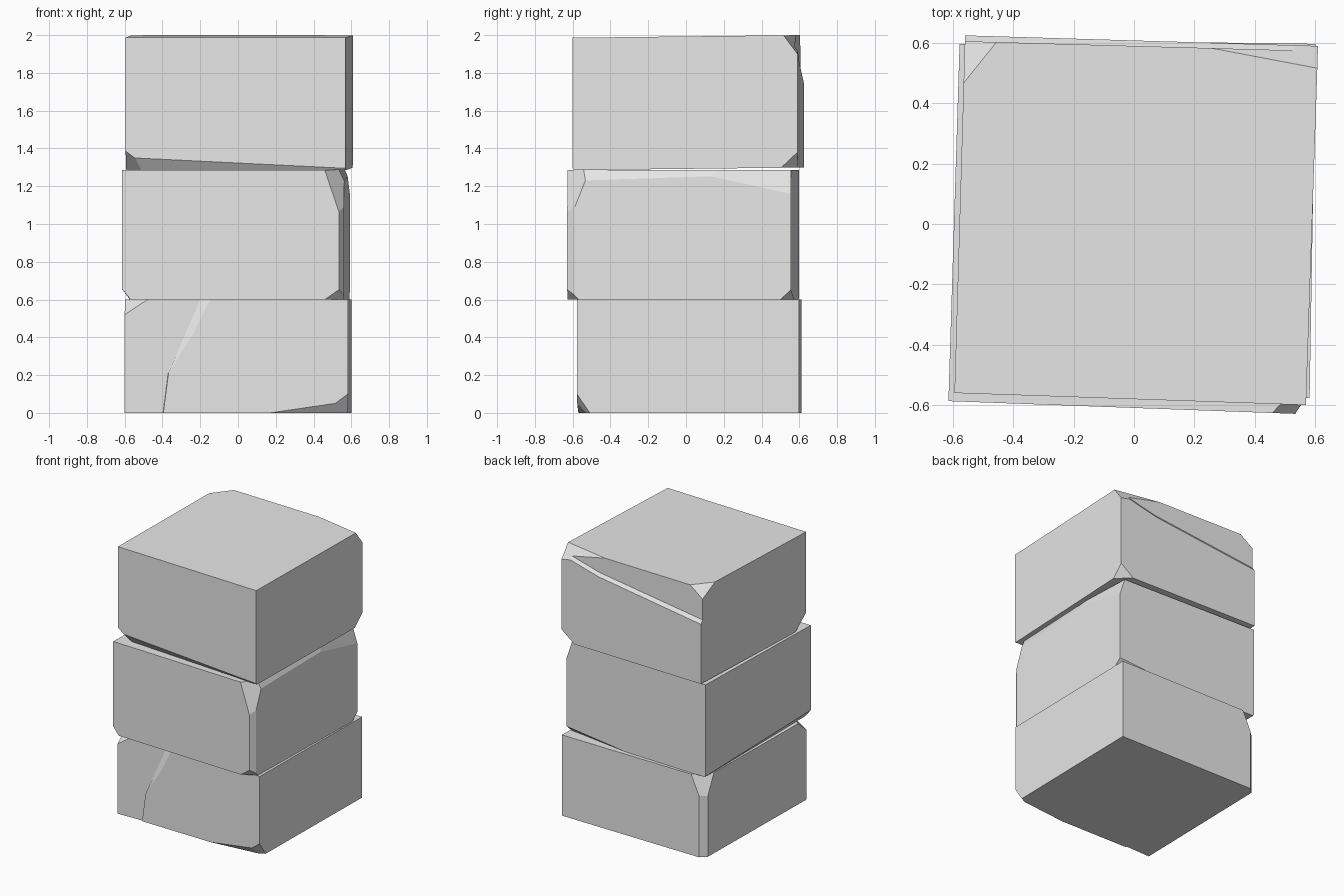
import bpy, bmesh
from mathutils import Vector

cube = bpy.data.objects.get("Cube")
if cube:
    bpy.data.objects.remove(cube, do_unlink=True)

stone = bpy.data.materials.new("grey stone")
stone.use_nodes = True
grey = (0.8, 0.8, 0.8, 1)
stone.diffuse_color = grey
stone.node_tree.nodes["Principled BSDF"].inputs["Base Color"].default_value = grey


def prism(bm, ring_a, ring_b):
    """Solid between two matching rings of points."""
    a = [bm.verts.new(p) for p in ring_a]
    b = [bm.verts.new(p) for p in ring_b]
    bm.faces.new(a)
    bm.faces.new(b)
    for i in range(len(a)):
        j = (i + 1) % len(a)
        bm.faces.new((a[i], a[j], b[j], b[i]))
    bmesh.ops.recalc_face_normals(bm, faces=bm.faces)


def chip(bm, points):
    """Slice off whatever lies beyond the plane through three points."""
    p, q, r = (Vector(v) for v in points)
    normal = (q - p).cross(r - p).normalized()
    centre = sum((v.co for v in bm.verts), Vector()) / len(bm.verts)
    if normal.dot(centre - p) > 0:
        normal = -normal
    cut = bmesh.ops.bisect_plane(bm, geom=bm.verts[:] + bm.edges[:] + bm.faces[:],
                                 plane_co=p, plane_no=normal, clear_outer=True)
    edges = [e for e in cut["geom_cut"] if isinstance(e, bmesh.types.BMEdge)]
    bmesh.ops.holes_fill(bm, edges=edges, sides=0)
    bmesh.ops.recalc_face_normals(bm, faces=bm.faces)


def finish(bm, name):
    mesh = bpy.data.meshes.new(name)
    bm.to_mesh(mesh)
    bm.free()
    mesh.materials.append(stone)
    obj = bpy.data.objects.new(name, mesh)
    bpy.context.collection.objects.link(obj)
    return obj


def block(name, corners, z0, z1, tilt, chips):
    bm = bmesh.new()
    prism(bm, *[[(x, y, z + tilt * y) for x, y in corners] for z in (z0, z1)])
    for points in chips:
        chip(bm, points)
    return finish(bm, name)


def carve(obj, ring_a, ring_b):
    """Cut a shallow broken step out of a block."""
    bm = bmesh.new()
    prism(bm, ring_a, ring_b)
    cutter = finish(bm, "step_cutter")
    cutter.hide_render = True
    mod = obj.modifiers.new("step", 'BOOLEAN')
    mod.operation, mod.object, mod.solver = 'DIFFERENCE', cutter, 'EXACT'
    bpy.context.view_layer.objects.active = obj
    bpy.ops.object.modifier_apply(modifier=mod.name)
    bpy.data.objects.remove(cutter, do_unlink=True)


# Bottom block: chamfered back corner, chipped front edge
bottom = block("bottom_block",
               [(-.6, -.557), (.582, -.577), (.602, .597), (-.578, .612)], 0, .6, 0, [
    ((-.58, .57, 0), (-.58, .57, .5), (-.535, .611, .3)),
    ((-.58, .5, .6), (-.47, .61, .6), (-.56, .59, .45)),
    ((-.6, -.557, .52), (-.47, -.56, .6), (-.6, -.46, .6)),
    ((.17, -.57, 0), (.51, -.576, .05), (.51, -.535, 0)),
    ((.5, -.576, .04), (.582, -.577, .1), (.582, -.51, 0))])

# Crack on the bottom block's front
crack = [(-.75, -.1, 0), (-.41, -.1, 0), (-.37, .21, .005), (-.2, .6, .08),
         (-.16, .7, .09), (-.75, .7, 0)]
carve(bottom, [(x, -.557 + .03 * (x + .6), z) for x, z, s in crack],
      [(x + s, -.575, z) for x, z, s in crack])

# Middle block: chamfered front corner, worn top and bottom edges
block("middle_block",
      [(-.615, -.587), (.56, -.63), (.592, .555), (-.578, .597)], .6, 1.287, 0, [
    ((.535, -.628, .6), (.535, -.628, 1.2), (.56, -.59, .9)),
    ((.46, -.625, 1.287), (.54, -.628, 1.05), (.565, -.53, 1.23)),
    ((.46, -.626, .6), (.54, -.628, .655), (.56, -.57, .6)),
    ((.563, -.53, 1.23), (.577, .02, 1.25), (.545, -.3, 1.287)),
    ((.577, 0, 1.28), (.592, .555, 1.16), (.55, .54, 1.287)),
    ((-.58, .55, .61), (-.602, -.2, .64), (-.57, -.2, .6)),
    ((.1, .572, .6), (.59, .555, .65), (.59, .5, .6))])

# Top block: broken corners, slanted front lower edge
top = block("top_block",
            [(-.595, -.56), (.57, -.6), (.61, .59), (-.56, .625)], 1.292, 1.993, .0115, [
    ((-.56, .47, 2), (-.45, .61, 2), (-.56, .61, 1.92)),
    ((.27, .58, 2), (.61, .515, 2), (.61, .59, 1.9)),
    ((.61, .5, 1.297), (.61, .59, 1.38), (.5, .595, 1.297)),
    ((-.6, -.56, 1.39), (-.46, -.565, 1.285), (-.59, -.44, 1.285)),
    ((-.45, -.565, 1.345), (.57, -.6, 1.295), (-.1, -.545, 1.285))])

# Broken ledge along the top block's upper back edge
ledge = [(-.7, 1.75), (.3, 1.88), (.7, 1.98), (.7, 2.1), (-.7, 2.1)]
carve(top, [(x, .59 - .028 * x, z) for x, z in ledge],
      [(x, .65 - .028 * x, z - .08) for x, z in ledge])
